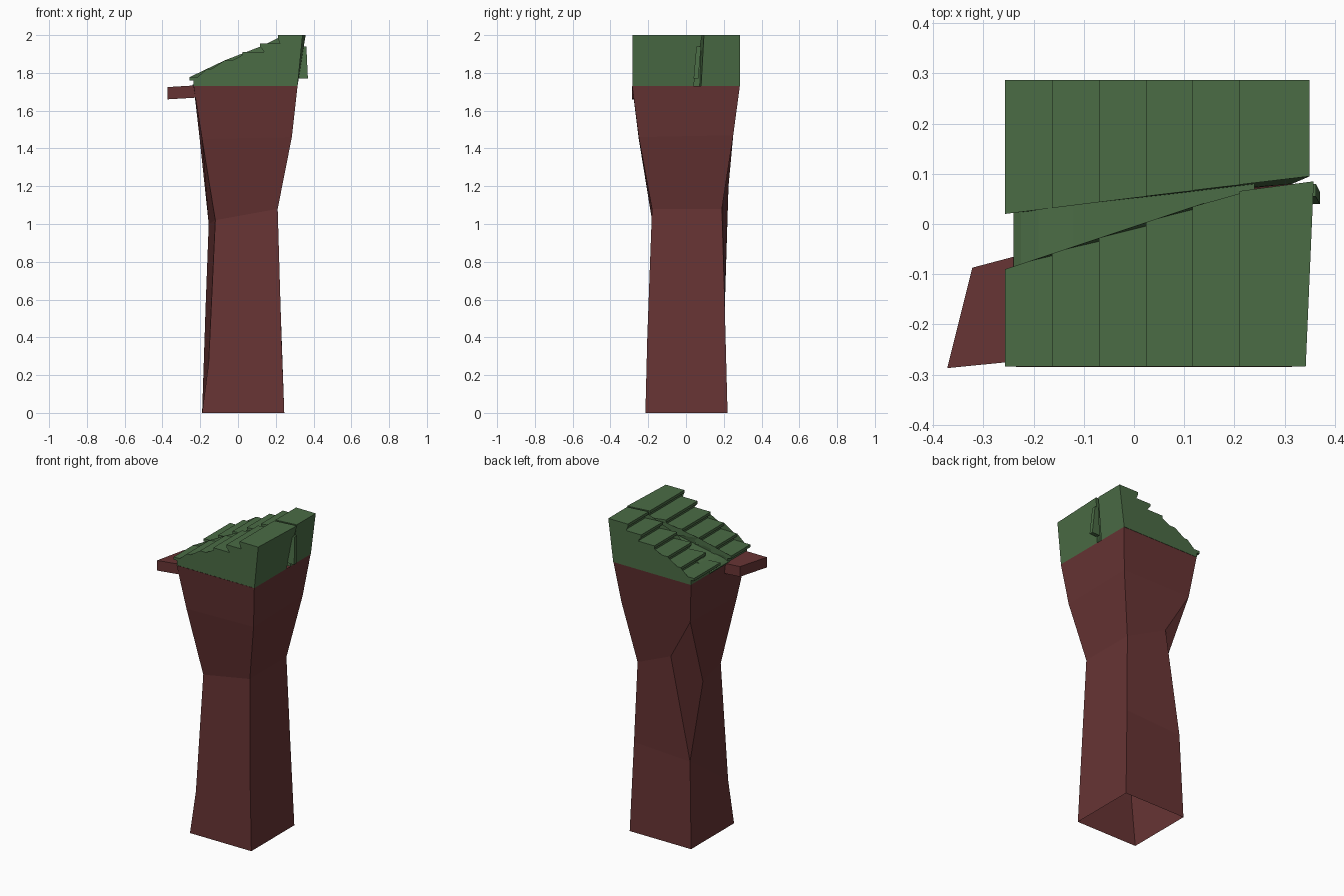
import bpy
import bmesh

old = bpy.data.objects.get("Cube")
if old:
    bpy.data.objects.remove(old, do_unlink=True)


def material(name, rgb):
    mat = bpy.data.materials.new(name)
    mat.use_nodes = True
    mat.diffuse_color = (*rgb, 1)
    mat.node_tree.nodes["Principled BSDF"].inputs["Base Color"].default_value = (*rgb, 1)
    return mat


RED = material("dark red", (0.135, 0.034, 0.034))
GREEN = material("moss green", (0.07, 0.15, 0.06))


def finish(name, bm, mat):
    bmesh.ops.remove_doubles(bm, verts=bm.verts, dist=0.0005)
    bmesh.ops.recalc_face_normals(bm, faces=bm.faces)
    mesh = bpy.data.meshes.new(name)
    bm.to_mesh(mesh)
    bm.free()
    mesh.materials.append(mat)
    obj = bpy.data.objects.new(name, mesh)
    bpy.context.collection.objects.link(obj)
    return obj


def loft(name, lower, upper, mat):
    """Closed solid joining two outlines with equal point counts."""
    bm = bmesh.new()
    a = [bm.verts.new(p) for p in lower]
    b = [bm.verts.new(p) for p in upper]
    caps = [bm.faces.new(a), bm.faces.new(b)]
    for i in range(len(a)):
        j = (i + 1) % len(a)
        bm.faces.new((a[i], a[j], b[j], b[i]))
    bmesh.ops.triangulate(bm, faces=caps)
    return finish(name, bm, mat)


# Waisted shaft: one column of points per corner, open at the bottom
front_low = [(-.19, -.215, 0), (-.155, -.205, .27), (-.12, -.18, 1.02),
             (-.19, -.25, 1.45), (-.235, -.285, 1.73)]
front_high = [(.245, -.215, 0), (.23, -.205, .4), (.21, -.18, 1.08),
              (.285, -.25, 1.46), (.315, -.285, 1.73)]
back_high = [(.245, .22, 0), (.225, .205, .57), (.21, .19, 1.08),
             (.283, .25, 1.47), (.315, .285, 1.73)]
back_low = [(-.19, .22, 0), (-.172, .205, .55), None,
            (-.205, .25, 1.47), (-.235, .285, 1.73)]

# The low back corner has a large chip between these two points
chip_back, chip_side = (-.05, .225, 1.2), (-.155, .05, 1.0)
back_edge = [p or chip_back for p in back_low]
side_edge = [p or chip_side for p in back_low]

bm = bmesh.new()
for left, right in ((front_low, front_high), (front_high, back_high),
                    (back_high, back_edge), (side_edge, front_low)):
    for i in range(len(left) - 1):
        quad = (left[i], right[i], right[i + 1], left[i + 1])
        bm.faces.new([bm.verts.new(p) for p in quad])
bm.faces.new([bm.verts.new(p) for p in
              (back_low[1], chip_back, back_low[3], chip_side)])
finish("shaft", bm, RED)

# Ledge jutting from the low side
ledge = [(-.372, -.287), (-.322, -.087), (-.22, -.06), (-.22, -.272)]
loft("ledge", [(x, y, 1.66 + (x + .372) * .06) for x, y in ledge],
     [(x, y, 1.725 + (x + .372) * .06) for x, y in ledge], RED)

# Stepped cap: stair profile with overhanging lips
BASE, TOP, STEPS = 1.73, 2.0, 6
RUN, RISE, LIP = .0935, .0447, .017
stairs = [(-.235, BASE)]
for i in range(STEPS):
    x, z = -.257 + i * RUN, 1.777 + i * RISE
    stairs += [(x + .022, z - LIP), (x, z - LIP), (x, z)]
    if i < STEPS - 1:
        stairs.append((x + RUN + .022, z))
stairs += [(.35, TOP), (.315, BASE)]


def front_cut(x, z):
    if x > .3:
        return .085 if z > 1.9 else .04
    return min(-.09 + (x + .257) * .333, .067)


def back_cut(x, z):
    if x > .3:
        return .095 if z > 1.9 else .08
    return .02 + (x + .257) * .125


def half(name, outer_y, cut, skew):
    outer, inner = [], []
    for x, z in stairs:
        shift = skew if x > .33 else 0
        outer.append((x - shift, outer_y, z))
        inner.append((x + shift, cut(x, z), z))
    loft(name, outer, inner, GREEN)


half("front_steps", -.284, front_cut, .008)
half("back_steps", .287, back_cut, 0)

# Sloping floor of the channel between the two halves
floor = [(-.24, BASE), (-.24, 1.737), (-.225, 1.75), (-.19, 1.768),
         (-.12, 1.79), (.1, 1.88), (.24, 1.93), (.24, BASE)]
loft("channel_floor", [(x, -.1, z) for x, z in floor],
     [(x, .1, z) for x, z in floor], GREEN)

# Small tongue standing in the slit on the high side
loft("slit_tongue",
     [(.315, .04, 1.77), (.37, .04, 1.77), (.37, .065, 1.77), (.315, .065, 1.77)],
     [(.335, .055, 1.94), (.362, .055, 1.94), (.362, .08, 1.94), (.335, .08, 1.94)],
     GREEN)
